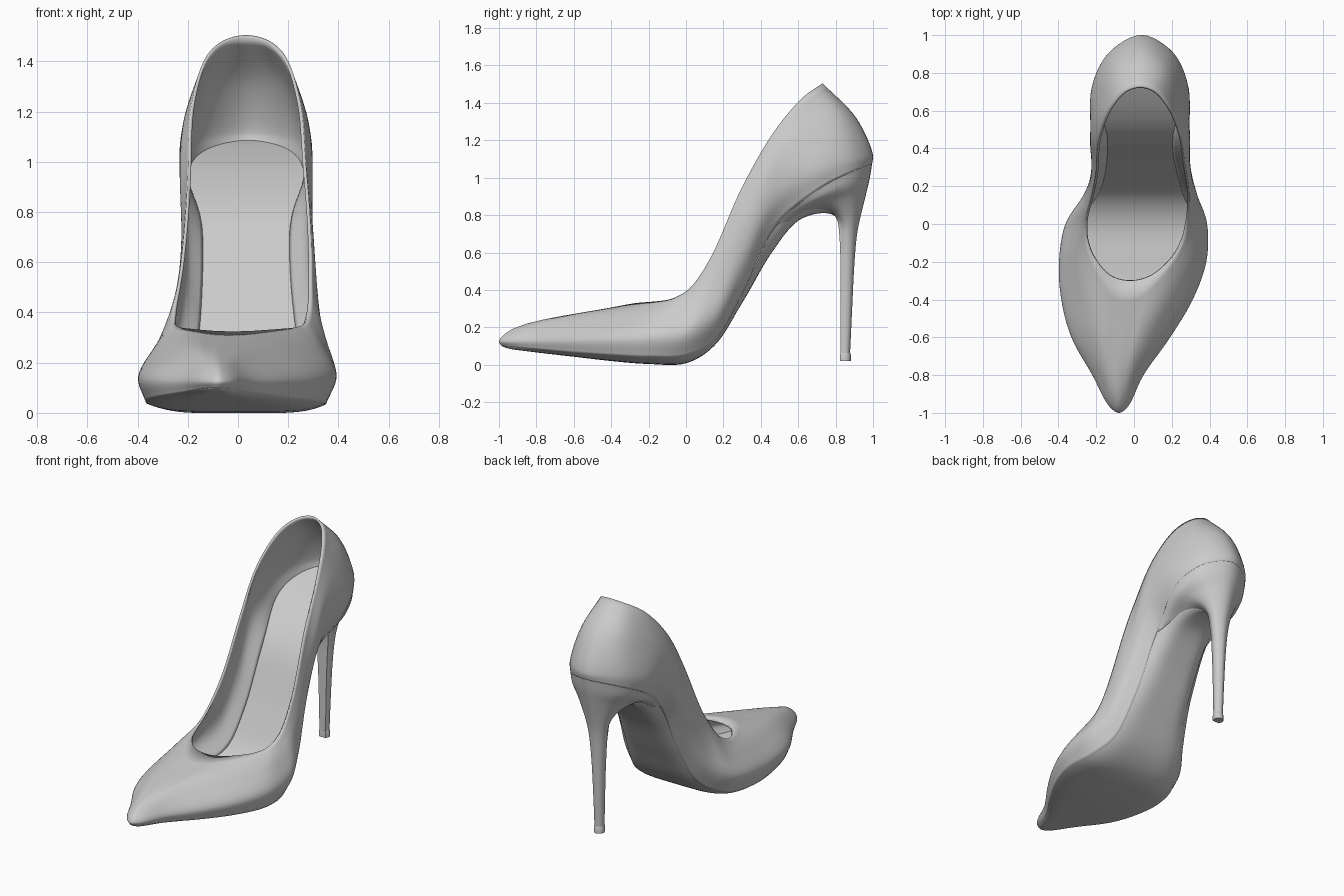
import bpy, bmesh, math
from mathutils import Vector

if "Cube" in bpy.data.objects:
    bpy.data.objects.remove(bpy.data.objects["Cube"])

N = 6  # samples per station


def spline(pts, closed=False, n=N):
    """Centripetal Catmull-Rom curve through points of any dimension."""
    p = [Vector(q) for q in pts]
    if closed:
        p = [p[-1]] + p + p[:2]
    else:
        p = [p[0] * 2 - p[1]] + p + [p[-1] * 2 - p[-2]]
    out = []
    for i in range(1, len(p) - 2):
        a, b, c, d = p[i - 1:i + 3]
        k0 = 0.0
        k1 = k0 + max((b - a).length, 1e-6) ** 0.5
        k2 = k1 + max((c - b).length, 1e-6) ** 0.5
        k3 = k2 + max((d - c).length, 1e-6) ** 0.5
        for j in range(n):
            t = k1 + (k2 - k1) * j / n
            a1 = a * ((k1 - t) / (k1 - k0)) + b * ((t - k0) / (k1 - k0))
            a2 = b * ((k2 - t) / (k2 - k1)) + c * ((t - k1) / (k2 - k1))
            a3 = c * ((k3 - t) / (k3 - k2)) + d * ((t - k2) / (k3 - k2))
            b1 = a1 * ((k2 - t) / (k2 - k0)) + a2 * ((t - k0) / (k2 - k0))
            b2 = a2 * ((k3 - t) / (k3 - k1)) + a3 * ((t - k1) / (k3 - k1))
            out.append(b1 * ((k2 - t) / (k2 - k1)) + b2 * ((t - k1) / (k2 - k1)))
    if not closed:
        out.append(p[-2])
    return out


def loop(half):
    """Mirror a half rail (toe to back) and return a smooth closed ring."""
    return spline(half + [(-x, y, z) for x, y, z in half[-2:0:-1]], True)


# the foot's centre line bends sideways along its length
CENTRE = [(-1, -.08), (-.8, -.085), (-.6, -.07), (-.4, -.037), (-.2, -.007), (0, .012),
          (.2, .038), (.4, .033), (.7, .032), (1, .04)]
CURVE = spline(CENTRE)


def bend(v):
    y = min(max(v.y, -1), .9999)
    for a, b in zip(CURVE, CURVE[1:]):
        if a.x <= y <= b.x:
            return Vector((v.x + a.y + (b.y - a.y) * (y - a.x) / (b.x - a.x), v.y, v.z))
    return Vector((v.x + CURVE[-1].y, v.y, v.z))


def loft(name, rows, closed=True, caps=False, recalc=True, angle=35):
    bm = bmesh.new()
    g = [[bm.verts.new(bend(v)) for v in r] for r in rows]
    m = len(rows[0])
    for r, s in zip(g, g[1:]):
        for i in range(m if closed else m - 1):
            j = (i + 1) % m
            bm.faces.new((r[i], r[j], s[j], s[i]))
    if caps:
        bm.faces.new(g[0])
        bm.faces.new(g[-1])
    bmesh.ops.remove_doubles(bm, verts=bm.verts, dist=1e-4)
    if recalc:
        bmesh.ops.recalc_face_normals(bm, faces=bm.faces)
    me = bpy.data.meshes.new(name)
    bm.to_mesh(me)
    bm.free()
    ob = bpy.data.objects.new(name, me)
    bpy.context.collection.objects.link(ob)
    bpy.ops.object.select_all(action='DESELECT')
    ob.select_set(True)
    bpy.context.view_layer.objects.active = ob
    bpy.ops.object.shade_smooth_by_angle(angle=math.radians(angle))
    return ob


# half rails of the upper, toe to back: lower seam, widest line, shoulder, opening
seam = [(0, -.985, .1), (.04, -.955, .098), (.12, -.8, .083), (.24, -.6, .063), (.32, -.4, .048),
        (.355, -.2, .037), (.32, 0, .042), (.24, .15, .125), (.195, .3, .38), (.185, .48, .74),
        (.24, .72, .945), (.168, .905, 1.04), (0, .995, 1.075)]
widest = [(0, -1, .125), (.05, -.965, .125), (.135, -.8, .13), (.26, -.6, .135), (.347, -.4, .14),
          (.39, -.2, .145), (.375, 0, .16), (.3, .15, .25), (.25, .3, .53), (.253, .48, .9),
          (.257, .72, 1.05), (.17, .905, 1.11), (0, 1, 1.12)]
shoulder = [(0, -.92, .195), (.035, -.88, .2), (.09, -.76, .215), (.185, -.54, .24), (.27, -.34, .25),
            (.33, -.15, .26), (.335, .02, .28), (.29, .14, .42), (.262, .3, .72), (.26, .47, 1.08),
            (.225, .66, 1.23), (.135, .83, 1.33), (0, .91, 1.32)]
opening = [(0, -.3, .325), (.06, -.292, .326), (.12, -.265, .33), (.18, -.21, .335), (.225, -.15, .34),
           (.257, -.07, .355), (.27, .02, .41), (.262, .13, .57), (.237, .3, .95), (.215, .47, 1.245),
           (.155, .62, 1.425), (.08, .705, 1.488), (0, .73, 1.505)]
rings = [loop(r) for r in (seam, widest, shoulder, opening)]
meridians = [spline(m) for m in zip(*rings)]
upper = loft("upper", list(zip(*meridians)), recalc=False, angle=60)
shell = upper.modifiers.new("thickness", 'SOLIDIFY')
shell.thickness = .013
shell.offset = -1

# insole spans the seam line inside the shoe
foot = rings[0]
half = len(foot) // 2
loft("insole", [[Vector((foot[i].x * .985 * u / 6, foot[i].y, foot[i].z + .015)) for u in range(-6, 7)]
                for i in range(half + 1)], closed=False)

# outsole: rounded underside that runs up the arch and onto the heel breast
edge = loop(seam[:10] + [(.17, .6, .845), (.13, .72, .86), (.08, .795, .83), (0, .822, .72)])
bottom_z = [.1, .088, .066, .043, .02, .004, .008, .1, .33, .63, .77, .81, .795, .72]
bottom_y = [s[1] for s in seam[:10]] + [.6, .72, .795, .822]
under = loop([(0, y, z) for y, z in zip(bottom_y, bottom_z)])
sole_rows = []
for i in range(len(edge) // 2 + 1):
    e, b = edge[i], under[i]
    row = []
    for k in range(-12, 13):
        u = math.sin(k / 12 * math.pi / 2)
        row.append(Vector((e.x * u, e.y, b.z + (e.z - b.z) * abs(u) ** 5)))
    sole_rows.append(row)
loft("outsole", sole_rows, closed=False, angle=50)

# stiletto heel: the seat outline shrinks down to the tip
seat = foot[9 * N:15 * N + 1]
y0, z0 = seat[0].y, seat[0].z
wide = max(v.x for v in seat)
outline = [(v.x / wide, (v.y - y0) / (.995 - y0), (v.z - z0) / (1.075 - z0)) for v in seat]


def heel_ring(yb, zb, yf, zf, w):
    return [Vector((x * w, yf + (yb - yf) * f, zf + (zb - zf) * h)) for x, f, h in outline]


levels = [(.995, 1.075, .48, .74, wide), (.983, 1.0, .53, .765, .222), (.962, .91, .63, .815, .165),
          (.935, .8, .75, .825, .107), (.918, .72, .805, .78, .075), (.908, .64, .822, .66, .056),
          (.898, .5, .825, .5, .043), (.886, .25, .826, .25, .033), (.877, .06, .827, .06, .029)]
loft("heel", [heel_ring(*l) for l in spline(levels)], caps=True, angle=40)

# small heel tip
loft("heel_tip", [heel_ring(.877, .065, .826, .065, .028), heel_ring(.881, .055, .824, .055, .032),
                  heel_ring(.881, .02, .824, .02, .032)], caps=True)
